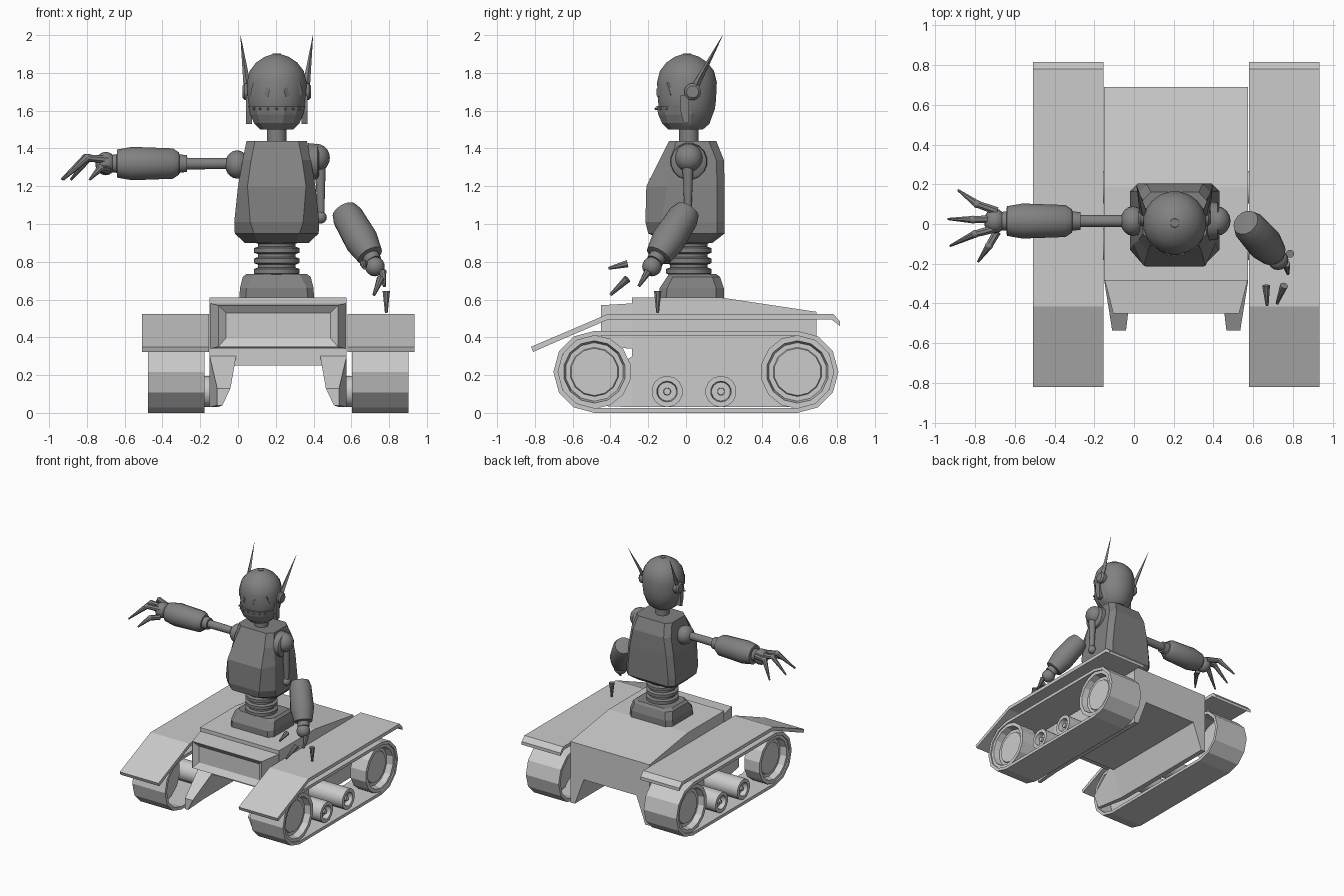
import bpy, bmesh
from math import pi, sin, cos, sqrt
from mathutils import Vector, Matrix

cube = bpy.data.objects.get("Cube")
if cube:
    bpy.data.objects.remove(cube, do_unlink=True)


def material(name, value):
    m = bpy.data.materials.new(name)
    m.use_nodes = True
    col = (value, value, value, 1)
    m.diffuse_color = col
    m.node_tree.nodes["Principled BSDF"].inputs["Base Color"].default_value = col
    return m


LIGHT = material("light grey", 0.6)
DARK = material("dark grey", 0.22)
CX = 0.2125   # centre line of the vehicle
BX, BY = 0.205, 0.015   # centre line of the body


def loft(name, rings, mat, wrap=False, smooth=False):
    """Skin a row of equal-length rings, capped at the ends or closed on itself."""
    bm = bmesh.new()
    vs = [[bm.verts.new(p) for p in ring] for ring in rings]
    n = len(vs[0])
    pairs = list(zip(vs, vs[1:])) + ([(vs[-1], vs[0])] if wrap else [])
    for a, b in pairs:
        for i in range(n):
            j = (i + 1) % n
            bm.faces.new((a[i], a[j], b[j], b[i]))
    if not wrap:
        bm.faces.new(vs[0])
        bm.faces.new(vs[-1])
    bmesh.ops.recalc_face_normals(bm, faces=bm.faces[:])
    me = bpy.data.meshes.new(name)
    bm.to_mesh(me)
    bm.free()
    me.materials.append(mat)
    ob = bpy.data.objects.new(name, me)
    bpy.context.collection.objects.link(ob)
    if smooth:
        bpy.ops.object.select_all(action='DESELECT')
        ob.select_set(True)
        bpy.context.view_layer.objects.active = ob
        bpy.ops.object.shade_smooth_by_angle(angle=0.6)
    return ob


def prism(name, profile, x0, x1, mat):
    return loft(name, [[(x, y, z) for y, z in profile] for x in (x0, x1)], mat)


def lathe(name, a, b, profile, mat, sides=16, smooth=True):
    """Turn (distance, radius) pairs around the line from a towards b."""
    a, b = Vector(a), Vector(b)
    d = (b - a).normalized()
    q = d.to_track_quat('Z', 'Y')
    rings = []
    for t, r in profile:
        rings.append([a + d * t + q @ Vector((r * cos(2 * pi * (k + .5) / sides),
                      r * sin(2 * pi * (k + .5) / sides), 0)) for k in range(sides)])
    return loft(name, rings, mat, smooth=smooth)


def cone(name, a, b, r0, r1, mat=DARK, sides=8):
    length = (Vector(b) - Vector(a)).length
    return lathe(name, a, b, [(0, r0), (length, r1)], mat, sides)


def ball(name, c, r, mat=DARK, squash=1):
    bm = bmesh.new()
    bmesh.ops.create_uvsphere(bm, u_segments=16, v_segments=10, radius=r,
                              matrix=Matrix.Translation(c) @ Matrix.Diagonal((squash, 1, 1, 1)))
    me = bpy.data.meshes.new(name)
    bm.to_mesh(me)
    bm.free()
    me.materials.append(mat)
    me.shade_smooth()
    ob = bpy.data.objects.new(name, me)
    bpy.context.collection.objects.link(ob)
    return ob


# Hull
prism("hull", [(-.285, .25), (-.285, .61), (.19, .61), (.69, .535), (.69, .25)],
      CX - .3625, CX + .3625, LIGHT)

# Front box with a sunken panel
def box_ring(y, w, z0, z1):
    return [(CX - w, y, z0), (CX + w, y, z0), (CX + w, y, z1), (CX - w, y, z1)]

loft("front_box", [box_ring(-.28, .36, .34, .58), box_ring(-.45, .317, .35, .57),
                   box_ring(-.45, .316, .351, .569), box_ring(-.42, .277, .395, .53)], LIGHT)


# Belt outline: two half polygons joined by straight runs
def belt_ring(x, r):
    pts = []
    for cy, start in ((-.485, pi / 2), (.59, -pi / 2)):
        for k in range(7):
            t = start + k * pi / 6
            pts.append((x, cy + r * cos(t), .217 + r * sin(t)))
    return pts


for s, side in ((1, "left"), (-1, "right")):
    X = lambda d: CX + s * d
    # Skirt running into a front prong
    tops = [(.69, .3625, .2225, .3225, .3, .03), (-.285, .3625, .2225, .3225, .3, .03),
            (-.535, .3225, .2525, .295, .13, .04)]
    loft(side + "_skirt", [[(X(o), y, zt), (X(i), y, zt), (X(m), y, zb), (X(o), y, zb)]
                           for y, o, i, m, zt, zb in tops], LIGHT)
    # Track belt
    loft(side + "_track", [belt_ring(X(.39), .217), belt_ring(X(.69), .217),
                           belt_ring(X(.69), .192), belt_ring(X(.39), .192)], LIGHT, wrap=True)
    # Wheels and rollers
    for y, end in ((-.485, "front"), (.59, "rear")):
        lathe(f"{side}_{end}_wheel", (X(.54), y, .217), (X(.7), y, .217),
              [(0, .195), (.14, .195), (.14, .165), (.09, .155), (.09, .13), (.1, .125)],
              LIGHT, 14, False)
    for y, end in ((-.1, "front"), (.185, "rear")):
        lathe(f"{side}_{end}_roller", (X(.36), y, .113), (X(.7), y, .113),
              [(0, .083), (.31, .083), (.31, .055), (.27, .05), (.27, .02), (.3, .018)],
              LIGHT, 14, True)
    # Fender
    prism(side + "_fender", [(-.82, .35), (-.415, .523), (.78, .523), (.815, .485), (.815, .46),
                             (.77, .495), (-.41, .495), (-.81, .323)], X(.367), X(.722), LIGHT)


# Pelvis and torso share a chamfered section
def body_ring(z, w, f, yf, ym, yb, c=.04):
    half = [(f, yf), (w, ym), (w, yb - c), (w - c, yb)]
    return ([(BX + x, y, z) for x, y in half] + [(BX - x, y, z) for x, y in half[::-1]])

loft("pelvis", [body_ring(.55, .2, .17, -.14, -.11, .2), body_ring(.66, .195, .16, -.14, -.1, .2),
                body_ring(.72, .18, .13, -.1, -.07, .18), body_ring(.735, .16, .12, -.09, -.05, .16)], DARK)
loft("torso", [body_ring(.9, .17, .1, -.1, -.05, .14), body_ring(.95, .222, .12, -.2, -.11, .205),
               body_ring(1.01, .225, .14, -.215, -.13, .205), body_ring(1.2, .205, .155, -.21, -.1, .205),
               body_ring(1.34, .18, .135, -.14, -.08, .2), body_ring(1.44, .16, .115, -.09, -.05, .16)], DARK)

# Ribbed waist
ribs = [(0, .1)]
for k in range(4):
    z = .02 + k * .055
    ribs += [(z, .1), (z + .008, .122), (z + .032, .122), (z + .04, .1)]
lathe("waist", (BX, BY, .71), (BX, BY, 1), ribs, DARK, 20)

# Neck, skull, jaw and cap
HY = .005
cone("neck", (BX, BY, 1.42), (BX, BY, 1.56), .052, .052, sides=16)
lathe("skull", (BX, HY, 1.5), (BX, HY, 2),
      [(0, .085), (.03, .12), (.11, .15), (.16, .156), (.25, .16), (.31, .145),
       (.355, .11), (.385, .065), (.4, .02)], DARK, 20)
lathe("jaw", (BX, HY - .012, 1.5), (BX, HY - .012, 2),
      [(0, .09), (.035, .125), (.08, .145), (.125, .155)], DARK, 12, False)
cone("crown_cap", (BX, HY, 1.89), (BX, HY, 1.903), .025, .022, sides=12)

# Jaw rivets
for k in range(-3, 4):
    a = k * .3
    ball("jaw_rivet", (BX + .155 * sin(a), HY - .012 - .155 * cos(a), 1.61), .006)

for s, side in ((1, "left"), (-1, "right")):
    # Slanted eye plate laid on the face
    corners = [(.035, 1.715), (.125, 1.75), (.14, 1.685), (.045, 1.675)]
    loft(side + "_eye", [[(BX + s * x, HY + g - sqrt(.16 ** 2 - x * x), z) for x, z in corners]
                         for g in (.002, -.006)], DARK)
    # Ear disc, cheek strap and swept antenna
    lathe(side + "_ear", (BX + s * .14, .035, 1.7), (BX + s, .035, 1.7),
          [(0, .045), (.03, .045), (.042, .032), (.042, .022)], DARK)
    prism(side + "_cheek_strap", [(-.03, 1.68), (.015, 1.68), (.015, 1.54), (-.01, 1.53), (-.03, 1.6)],
          BX + s * .13, BX + s * .163, DARK)
    loft(side + "_antenna", [[(BX + s * (d + .018 * cos(t) * w), y + .026 * w * sin(t), z + .012 * w * sin(t))
                              for t in (0, pi / 2, pi, 3 * pi / 2)]
                             for d, y, z, w in ((.158, .035, 1.68, .8), (.16, .065, 1.76, 1),
                                                (.192, .195, 2, .04))], DARK)

# Shoulders
ball("right_shoulder", (-.005, BY, 1.315), .075, squash=.85)
ball("left_shoulder", (.415, BY, 1.35), .075, squash=.95)
lathe("left_shoulder_socket", (.37, .015, 1.33), (.47, .015, 1.33), [(0, .1), (.05, .095), (.06, .08)], DARK)

# Shared forearm shape
FOREARM = [(0, .045), (.04, .05), (.042, .06), (.075, .082), (.29, .09), (.37, .076), (.372, .05), (.41, .045)]

# Outstretched right arm
cone("right_upper_arm", (0, BY, 1.32), (-.29, BY, 1.32), .03, .032, sides=12)
lathe("right_forearm", (-.27, BY, 1.32), (-1, BY, 1.32), FOREARM, DARK)
ball("right_palm", (-.7, BY, 1.32), .062, squash=.9)
fingers = [(.065, -.79, .1, -.885, .17), (.025, -.81, .022, -.935, .025),
           (-.02, -.8, -.05, -.925, -.11), (-.04, -.73, -.11, -.785, -.19)]
for k, (y0, x1, y1, x2, y2) in enumerate(fingers):
    low = .055 if k == 3 else 0
    knuckle = (x1, y1, 1.35 - low)
    cone("right_finger_base", (-.69, y0, 1.34 - low), knuckle, .022, .019)
    ball("right_knuckle", knuckle, .02)
    cone("right_finger_tip", knuckle, (x2, y2, 1.235), .02, .006)

# Lowered left arm, with loose fingers
cone("left_upper_arm", (.435, .01, 1.3), (.44, .01, 1.03), .03, .017, sides=12)
ball("left_elbow", (.437, .01, 1.035), .033)
A, B = Vector((.56, .01, 1.075)), Vector((.73, -.18, .78))
lathe("left_forearm", A, B, [(0, .05), (.005, .068), (.05, .083), (.22, .09), (.32, .07), (.325, .045), (.36, .045)], DARK)
ball("left_palm", (.725, -.18, .775), .052)
for a, b in (((.665, -.31, .79), (.67, -.41, .765)), ((.755, -.31, .71), (.72, -.4, .625)),
             ((.785, -.15, .645), (.785, -.15, .53)), ((.765, -.2, .75), (.775, -.25, .67))):
    cone("left_finger", a, b, .021, .008)
